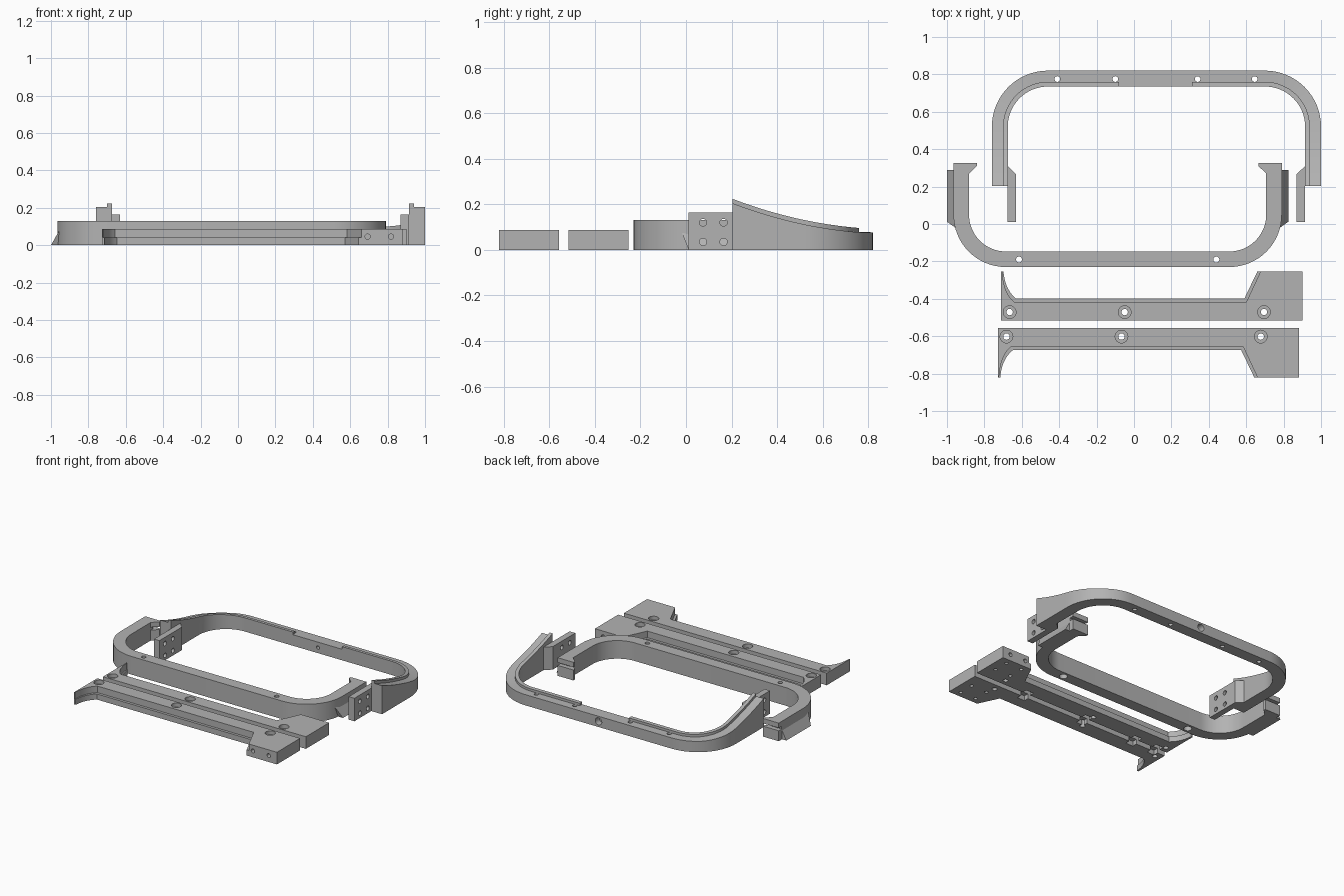
import bpy, bmesh, math
from mathutils import Vector, Matrix

if "Cube" in bpy.data.objects:
    bpy.data.objects.remove(bpy.data.objects["Cube"])

grey = bpy.data.materials.new("plastic grey")
grey.diffuse_color = (0.45, 0.45, 0.45, 1)
grey.use_nodes = True
grey.node_tree.nodes["Principled BSDF"].inputs["Base Color"].default_value = grey.diffuse_color


def finish(bm, name):
    bmesh.ops.recalc_face_normals(bm, faces=bm.faces)
    me = bpy.data.meshes.new(name)
    bm.to_mesh(me)
    bm.free()
    me.materials.append(grey)
    ob = bpy.data.objects.new(name, me)
    bpy.context.collection.objects.link(ob)
    return ob


def prism(name, pts, z0, z1):
    bm = bmesh.new()
    face = bm.faces.new([bm.verts.new((x, y, z0)) for x, y in pts])
    new = bmesh.ops.extrude_face_region(bm, geom=[face])["geom"]
    bmesh.ops.translate(bm, verts=[v for v in new if isinstance(v, bmesh.types.BMVert)], vec=(0, 0, z1 - z0))
    return finish(bm, name)


def sweep(name, rings):
    """Skin a list of equal cross-sections and cap both ends."""
    bm = bmesh.new()
    rows = [[bm.verts.new(p) for p in ring] for ring in rings]
    n = len(rows[0])
    for a, b in zip(rows, rows[1:]):
        for i in range(n):
            bm.faces.new((a[i], a[(i + 1) % n], b[(i + 1) % n], b[i]))
    bm.faces.new(rows[0])
    bm.faces.new(rows[-1])
    return finish(bm, name)


def rod(p, q, r):
    p, q = Vector(p), Vector(q)
    d = q - p
    bm = bmesh.new()
    m = Matrix.Translation((p + q) / 2) @ d.to_track_quat('Z', 'Y').to_matrix().to_4x4()
    bmesh.ops.create_cone(bm, cap_ends=True, segments=24, radius1=r, radius2=r, depth=d.length, matrix=m)
    return finish(bm, "cutter")


def block(x0, x1, y0, y1, z0, z1):
    return prism("cutter", [(x0, y0), (x1, y0), (x1, y1), (x0, y1)], z0, z1)


def cut(targets, cutters):
    for ob in targets:
        bpy.context.view_layer.objects.active = ob
        for c in cutters:
            mod = ob.modifiers.new("hole", 'BOOLEAN')
            mod.operation, mod.solver, mod.object = 'DIFFERENCE', 'EXACT', c
            bpy.ops.object.modifier_apply(modifier=mod.name)
    for c in cutters:
        bpy.data.objects.remove(c)


def smooth(ob):
    bpy.ops.object.select_all(action='DESELECT')
    ob.select_set(True)
    bpy.context.view_layer.objects.active = ob
    bpy.ops.object.shade_smooth_by_angle(angle=math.radians(25))


def u_path(xl, xr, y_end, y_far, r, seg=16):
    """Outer line of a round-cornered U as (point, inward normal)."""
    s = 1 if y_far > y_end else -1
    yc = y_far - s * r
    half = [((xl, y_end + (yc - y_end) * i / 10), (1, 0)) for i in range(10)]
    for i in range(seg + 1):
        a = math.pi / 2 * i / seg
        c, d = math.cos(a), s * math.sin(a)
        half.append(((xl + r - r * c, yc + r * d), (c, -d)))
    return half + [((xl + xr - x, y), (-nx, ny)) for (x, y), (nx, ny) in reversed(half)]


def section(pt, normal, d0, d1, bottom, top):
    """Four corners of a band between two inward offsets."""
    (x, y), (nx, ny) = pt, normal
    ps = [(x + nx * d, y + ny * d) for d in (d0, d1)]
    return [(*ps[0], bottom(ps[0][1])), (*ps[1], bottom(ps[1][1])),
            (*ps[1], top(ps[1][1])), (*ps[0], top(ps[0][1]))]


def lip_top(y):
    t = max(0.76 - y, 0)
    return 0.096 + 0.08 * t + 0.27 * t * t


def rim_top(y):
    return lip_top(y) - 0.019


def floor(y):
    return 0.0


# Rear hoop with rising arms, plus the raised inner lip in two halves
path = u_path(-0.76, 1.0, 0.204, 0.82, 0.30)
rear = sweep("rear_hoop", [section(p, n, 0, 0.085, floor, rim_top) for p, n in path])
h = len(path) // 2
left_lip = path[:h] + [((-0.08, 0.82), (0, -1))]
right_lip = [((0.31, 0.82), (0, -1))] + path[h:]
for name, part in (("left_lip", left_lip), ("right_lip", right_lip)):
    smooth(sweep(name, [section(p, n, 0.06, 0.085, rim_top, lip_top) for p, n in part]))
holes = [rod((x, 0.775, -0.1), (x, 0.775, 0.3), 0.015) for x in (-0.41, -0.10, 0.34, 0.645)]
holes += [rod((0.12, 0.7, 0.04), (0.12, 0.9, 0.04), 0.012), rod((0.12, 0.775, 0.04), (0.12, 0.9, 0.04), 0.026)]
cut([rear], holes)
smooth(rear)

# Drilled joining plates inside the rear hoop arms
for name, xa, xb in (("left_joint_plate", -0.675, -0.632), ("right_joint_plate", 0.915, 0.870)):
    plate = prism(name, [(xa, 0.012), (xb, 0.012), (xb, 0.267), (xa, 0.31)], 0, 0.165)
    cut([plate], [rod((xa - 0.1, y, z), (xa + 0.1, y, z), 0.016)
                  for y in (0.075, 0.165) for z in (0.035, 0.12)])
    smooth(plate)

# Front hoop
path = u_path(-0.965, 0.79, 0.295, -0.23, 0.28)
front = sweep("front_hoop", [section(p, n, 0, 0.083, floor, lambda y: 0.13) for p, n in path])
holes = []
for x in (-0.615, 0.44):
    holes += [rod((x, -0.19, -0.1), (x, -0.19, 0.3), 0.016), rod((x, -0.19, -0.1), (x, -0.19, 0.04), 0.027)]
cut([front], holes)
smooth(front)

# Hooked ends and sloping side wings of the front hoop
MID = -0.0875
for side, s in (("left", 1), ("right", -1)):
    def mx(x):
        return x if s == 1 else 2 * MID - x
    hook = [(-0.965, 0.295), (-0.965, 0.327), (-0.84, 0.327), (-0.84, 0.31), (-0.882, 0.27), (-0.882, 0.295)]
    hook = [(mx(x), y) for x, y in hook]
    prism(side + "_hook_lower", hook, 0, 0.075)
    prism(side + "_hook_upper", hook, 0.095, 0.13)
    sweep(side + "_wing", [[(mx(-1.0), y0, 0), (mx(-0.95), y0, 0), (mx(-0.95), y1, 0.075), (mx(-0.958), y1, 0.075)]
                           for y0, y1 in ((0.012, -0.018), (0.29, 0.29))])


# Pair of mounting boards: stepped beam with a curved horn and a wide block
def bezier(a, b, c, n=10):
    a, b, c = Vector(a), Vector(b), Vector(c)
    return [tuple(a * (1 - t) ** 2 + b * 2 * t * (1 - t) + c * t * t) for t in (i / n for i in range(n + 1))]


def board(name, ox, oy, s):
    def place(pts):
        return [(x + ox, oy + s * v) for x, v in pts]

    def drill(x, v, z0, z1, r):
        return rod((x + ox, oy + s * v, z0), (x + ox, oy + s * v, z1), r)

    low = [(-0.71, 0), (-0.71, 0.263)] + bezier((-0.698, 0.263), (-0.69, 0.165), (-0.63, 0.117))
    low += [(0.59, 0.117), (0.66, 0.263), (0.90, 0.263), (0.90, 0)]
    high = [(-0.71, 0), (-0.71, 0.263)] + bezier((-0.704, 0.263), (-0.70, 0.15), (-0.64, 0.098))
    high += [(0.60, 0.098), (0.677, 0.263), (0.90, 0.263), (0.90, 0)]
    lower = prism(name + "_lower", place(low), 0, 0.04)
    upper = prism(name + "_upper", place(high), 0.04, 0.087)
    cutters = []
    # counterbored screw holes
    for x in (-0.665, -0.05, 0.695):
        cutters += [drill(x, 0.045, -0.1, 0.2, 0.017), drill(x, 0.045, 0.06, 0.2, 0.034)]
    # holes in the block's end face and underside
    for x in (0.71, 0.835):
        cutters.append(rod((x + ox, oy + s * 0.18, 0.046), (x + ox, oy + s * 0.3, 0.046), 0.014))
        cutters += [drill(x, v, -0.1, 0.02, 0.012) for v in (0.11, 0.22)]
    # square notches along the underside of the flat edge
    for x in (0.48, -0.02, -0.44, -0.62):
        y0, y1 = sorted((oy - s * 0.02, oy + s * 0.035))
        cutters.append(block(x + ox - 0.03, x + ox + 0.03, y0, y1, -0.1, 0.035))
    cut([lower, upper], cutters)
    smooth(lower)
    smooth(upper)


board("rear_board", 0, -0.516, 1)
board("front_board", -0.017, -0.557, -1)
